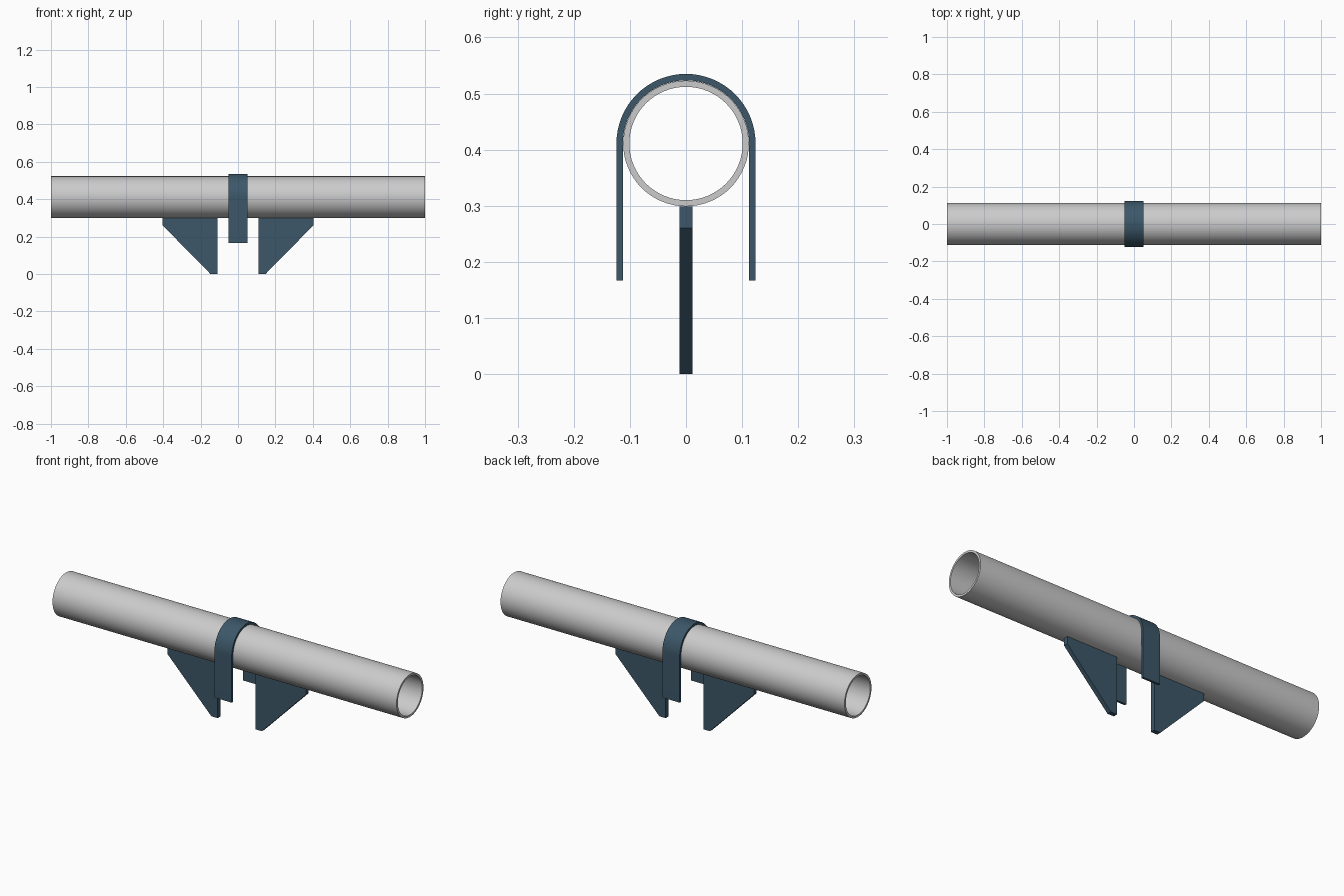
import bpy, bmesh, math

if "Cube" in bpy.data.objects:
    bpy.data.objects.remove(bpy.data.objects["Cube"])

CZ = 0.411            # pipe axis height
R_OUT, R_IN = 0.112, 0.101
STRAP_R = 0.124

steel = bpy.data.materials.new("painted_steel")
steel.diffuse_color = (0.045, 0.095, 0.14, 1)
steel.use_nodes = True
steel.node_tree.nodes["Principled BSDF"].inputs["Base Color"].default_value = steel.diffuse_color


def finish(name, bm, mat=None, smooth=False):
    bmesh.ops.recalc_face_normals(bm, faces=bm.faces)
    me = bpy.data.meshes.new(name)
    bm.to_mesh(me)
    bm.free()
    ob = bpy.data.objects.new(name, me)
    bpy.context.collection.objects.link(ob)
    if mat:
        me.materials.append(mat)
    if smooth:
        bpy.ops.object.select_all(action='DESELECT')
        ob.select_set(True)
        bpy.context.view_layer.objects.active = ob
        bpy.ops.object.shade_smooth_by_angle(angle=math.radians(30))
    return ob


def band(name, outer, inner, half, closed, mat=None):
    """Wall between two matching (y, z) outlines, extended along x."""
    bm = bmesh.new()
    rings = [[bm.verts.new(v) for v in
              ((-half, *o), (half, *o), (half, *i), (-half, *i))]
             for o, i in zip(outer, inner)]
    n = len(rings)
    for k in range(n if closed else n - 1):
        a, b = rings[k], rings[(k + 1) % n]
        for j in range(4):
            m = (j + 1) % 4
            bm.faces.new((a[j], a[m], b[m], b[j]))
    if not closed:
        bm.faces.new(rings[0])
        bm.faces.new(rings[-1])
    return finish(name, bm, mat, True)


def arc(r, n, span):
    return [(r * math.cos(span * k / n), CZ + r * math.sin(span * k / n))
            for k in range(n)]


# hollow pipe
band("pipe", arc(R_OUT, 64, math.tau), arc(R_IN, 64, math.tau), 1.0, True)


# U-shaped strap over the pipe
def u_path(r, bottom=0.167):
    half_turn = arc(r, 32, math.pi) + [(-r, CZ)]
    return [(r, bottom)] + half_turn + [(-r, bottom)]


band("strap", u_path(STRAP_R), u_path(R_OUT + 0.0005), 0.05, False, steel)

# pair of gusset plates under the pipe
PLATE = [(0.11, 0), (0.147, 0), (0.403, 0.26), (0.403, 0.299), (0.11, 0.299)]
for name, side in (("left_gusset", -1), ("right_gusset", 1)):
    bm = bmesh.new()
    face = bm.faces.new([bm.verts.new((side * x, -0.0115, z)) for x, z in PLATE])
    ext = bmesh.ops.extrude_face_region(bm, geom=[face], use_keep_orig=True)
    verts = [g for g in ext["geom"] if isinstance(g, bmesh.types.BMVert)]
    bmesh.ops.translate(bm, verts=verts, vec=(0, 0.023, 0))
    finish(name, bm, steel)
